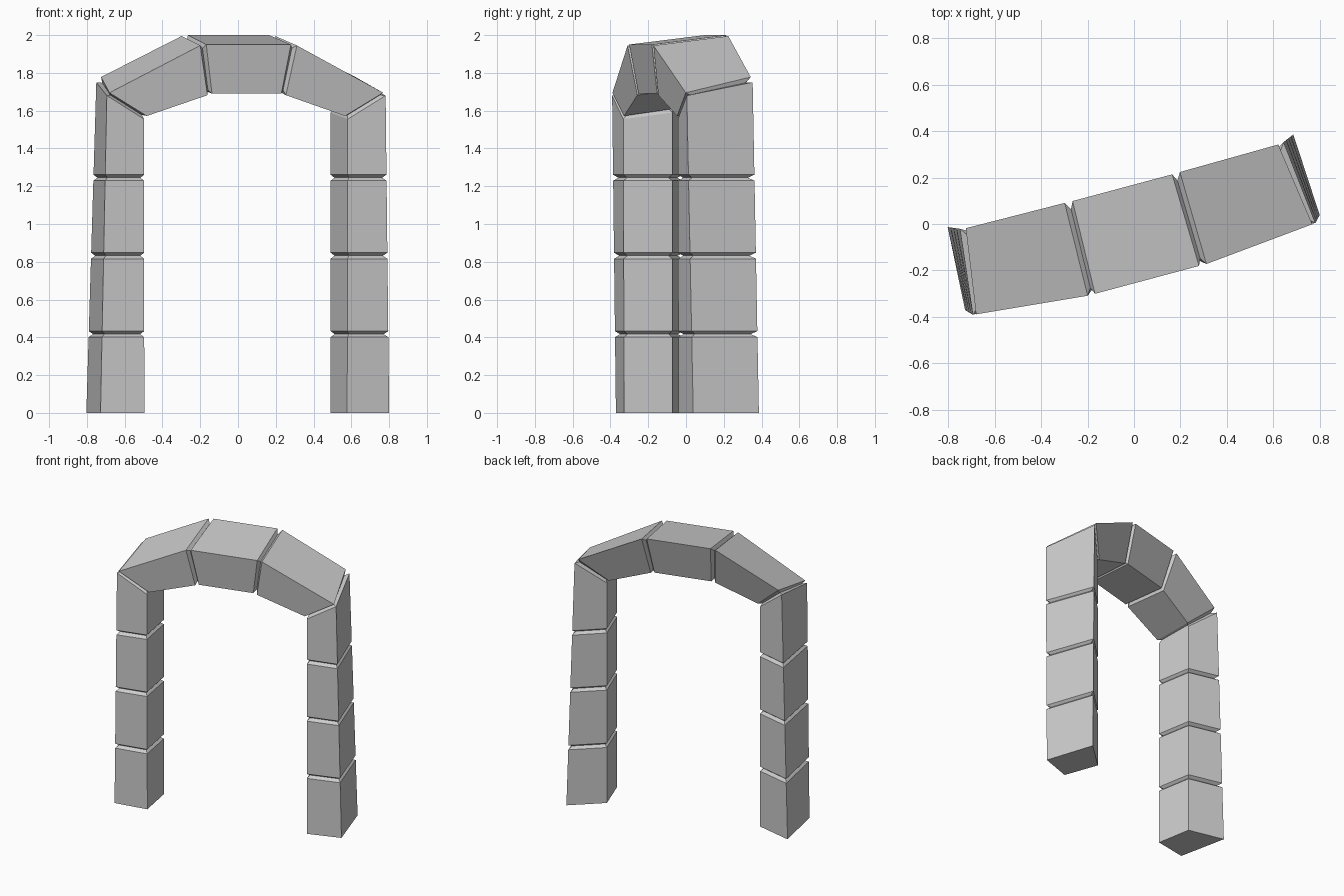
import bpy, bmesh
from math import radians
from mathutils import Vector, Matrix

if "Cube" in bpy.data.objects:
    bpy.data.objects.remove(bpy.data.objects["Cube"])

# Four-sided section, corners: outer front, inner front, inner back, outer back.
# Coordinates are in the arch's own plane (half span, depth, height).
def ring(*pts):
    return [Vector(p) for p in pts]

leg_bottom = ring((.791, -.170, 0), (.556, -.188, 0), (.534, .070, 0), (.771, .195, 0))
leg_top = ring((.764, -.198, 1.68), (.558, -.192, 1.555), (.534, .070, 1.59), (.722, .174, 1.75))
side_low = ring((.750, -.200, 1.695), (.543, -.192, 1.572), (.520, .072, 1.61), (.697, .170, 1.778))
side_high = ring((.265, -.247, 1.945), (.215, -.207, 1.682), (.225, .080, 1.718), (.257, .165, 1.995))
crown = ring((.232, -.247, 1.95), (.190, -.207, 1.69), (.198, .083, 1.725), (.222, .164, 2.0))

def leg_ring(z):
    """Section of the leg at height z, cut level."""
    return [a + (b - a) * (z / b.z) for a, b in zip(leg_bottom, leg_top)]

# Blocks of one half, from the ground up: (lower ring, upper ring)
gap = .016
joints = [.417, .832, 1.245]
blocks, low = [], leg_bottom
for z in joints:
    blocks.append((low, leg_ring(z - gap)))
    low = leg_ring(z + gap)
blocks += [(low, leg_top), (side_low, side_high)]

def mirrored(r):
    return [Vector((-p.x, p.y, p.z)) for p in r]

# Whole arch: left half, crown, right half
sequence = [(mirrored(a), mirrored(b)) for a, b in blocks]
sequence.append((mirrored(crown), crown))
sequence += [(b, a) for a, b in reversed(blocks)]

# Recessed V-groove ring between neighbouring blocks
def groove(r1, r2, scale=.85):
    mid = [(a + b) / 2 for a, b in zip(r1, r2)]
    c = sum(mid, Vector()) / 4
    return [c + (p - c) * scale for p in mid]

rings = []
for i, (a, b) in enumerate(sequence):
    if i:
        rings.append(groove(rings[-1], a))
    rings += [a, b]

# Loft the rings, cap the feet and turn the arch in plan
turn = Matrix.Rotation(radians(15), 4, 'Z') @ Matrix.Translation((-.008, 0, 0))
bm = bmesh.new()
loops = [[bm.verts.new(turn @ p) for p in r] for r in rings]
for r1, r2 in zip(loops, loops[1:]):
    for k in range(4):
        n = (k + 1) % 4
        bm.faces.new((r1[k], r1[n], r2[n], r2[k]))
bm.faces.new(loops[0])
bm.faces.new(loops[-1])
bmesh.ops.recalc_face_normals(bm, faces=bm.faces)

mesh = bpy.data.meshes.new("stone_arch")
bm.to_mesh(mesh)
bm.free()
bpy.context.collection.objects.link(bpy.data.objects.new("stone_arch", mesh))
